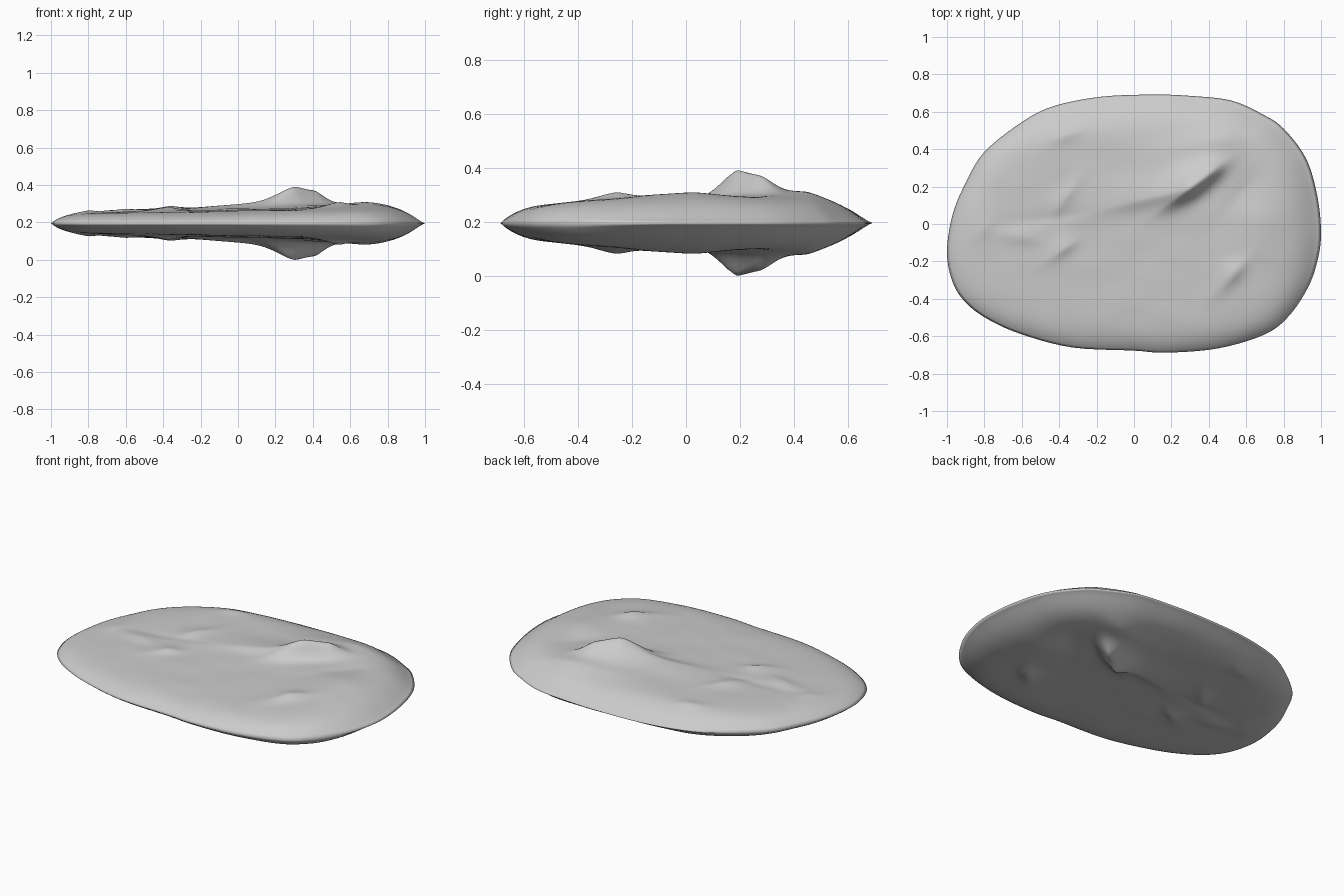
import bpy, bmesh, math
from mathutils import Vector, noise

if "Cube" in bpy.data.objects:
    bpy.data.objects.remove(bpy.data.objects["Cube"])

MID = 0.195          # height of the mirror plane
RINGS, SUB = 60, 5

# outline of the slab, seen from above
outline = [(1.0, -.05), (.98, .15), (.92, .35), (.8, .51), (.69, .585), (.52, .66), (.3, .685),
           (.1, .692), (-.18, .68), (-.43, .63), (-.6, .545), (-.8, .385), (-.9, .22), (-.97, .05),
           (-1.0, -.15), (-.97, -.31), (-.9, -.42), (-.78, -.51), (-.6, -.59), (-.33, -.66),
           (0, -.677), (.17, -.688), (.45, -.665), (.7, -.59), (.83, -.49), (.93, -.34), (.98, -.2)]


def smooth_loop(pts, sub):
    """Closed Catmull-Rom curve through the points."""
    res, n = [], len(pts)
    for i in range(n):
        a, b, c, d = (Vector(pts[(i + k) % n]) for k in (-1, 0, 1, 2))
        for s in range(sub):
            t = s / sub
            res.append(0.5 * (2 * b + (c - a) * t + (2 * a - 5 * b + 4 * c - d) * t * t
                              + (3 * b - a - 3 * c + d) * t ** 3))
    return res


# ridges: x, y, angle, height, back length, front length, left width, right width
ridges = [
    (.30, .19, 36, .082, .14, .15, .10, .045),     # main crest with steep right flank
    (.42, .28, 36, .040, .10, .08, .08, .04),      # beak at the end of the crest
    (.17, .16, 14, .024, .45, .15, .12, .05),      # long tail to the left
    (.47, .45, 10, .020, .25, .14, .07, .09),      # shoulder behind the crest
    (.68, .02, 90, .020, .28, .22, .25, .20),      # broad swell on the right
    (.54, -.26, 48, .024, .13, .09, .06, .04),     # small front right ridge
    (-.37, -.13, 35, .018, .10, .07, .07, .035),   # left knobs
    (-.60, -.07, 170, .012, .10, .16, .04, .05),
    (-.80, -.03, 40, .010, .08, .06, .06, .03),
    (-.36, .15, 55, .014, .12, .10, .05, .04),
    (-.35, .48, 20, .014, .10, .07, .05, .04),
    (.58, .17, 50, -.012, .16, .13, .05, .08),     # shallow hollows
    (-.45, .03, 8, -.008, .30, .25, .04, .04),
]


def ridge(x, y, cx, cy, ang, h, back, front, left, right):
    a = math.radians(ang)
    dx, dy = x - cx, y - cy
    u = dx * math.cos(a) + dy * math.sin(a)
    v = -dx * math.sin(a) + dy * math.cos(a)
    u = abs(u) / (front if u > 0 else back)
    v = abs(v) / (left if v > 0 else right)
    return h * math.exp(-u ** 1.7 - v ** 1.6)


def height(x, y, d):
    # rim is blunt at front and left, a longer wedge at back and right
    w = min(1, max(0, (0.6 * x + y) / 0.6))
    w = w * w * (3 - 2 * w)
    edge = 1 - math.exp(-(d / (0.065 + 0.05 * w)) ** (1 + 0.35 * w))
    base = 0.079 + 0.02 * x + 0.026 * y
    grain = 0.003 * noise.noise(Vector((x * 5, y * 7, 2)))
    return edge * (base + grain + sum(ridge(x, y, *r) for r in ridges))


# upper half as concentric rings
rim = smooth_loop(outline, SUB)
n = len(rim)
bm = bmesh.new()
center = bm.verts.new((0, 0, height(0, 0, .69)))
rings = []
for i in range(1, RINGS + 1):
    r = i / RINGS
    rings.append([bm.verts.new((p.x * r, p.y * r, height(p.x * r, p.y * r, (1 - r) * p.length)))
                  for p in rim])
for j in range(n):
    k = (j + 1) % n
    bm.faces.new((center, rings[0][j], rings[0][k]))
    for a, b in zip(rings, rings[1:]):
        bm.faces.new((a[j], b[j], b[k], a[k]))

# scale relief so the peak gives the full thickness
top = max(v.co.z for v in bm.verts)
for v in bm.verts:
    v.co.z *= 1 + (MID / top - 1) * (v.co.z / top) ** 2
mesh = bpy.data.meshes.new("stone_slab")
bm.to_mesh(mesh)
bm.free()
slab = bpy.data.objects.new("stone_slab", mesh)
bpy.context.collection.objects.link(slab)
slab.location.z = MID

# lower half mirrors the upper half, smooth across the rim
m = slab.modifiers.new("mirror", 'MIRROR')
m.use_axis = (False, False, True)
m.merge_threshold = 0.0005
bpy.context.view_layer.objects.active = slab
slab.select_set(True)
bpy.ops.object.modifier_apply(modifier="mirror")
bpy.ops.object.shade_smooth()
